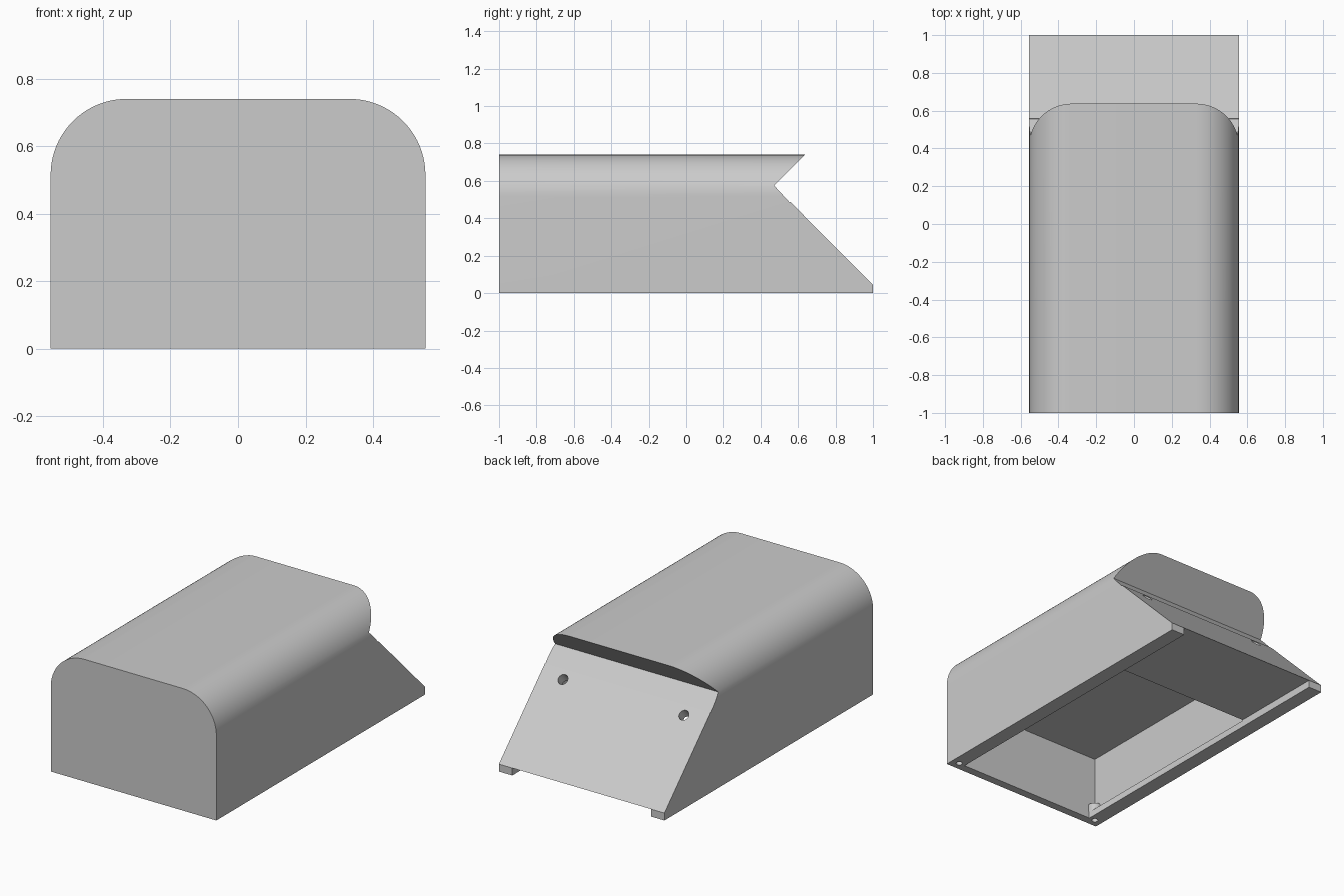
import bpy, bmesh, math
from mathutils import Matrix, Vector

if "Cube" in bpy.data.objects:
    bpy.data.objects.remove(bpy.data.objects["Cube"])

grey = bpy.data.materials.new("light_grey")
grey.use_nodes = True
grey.diffuse_color = (0.6, 0.6, 0.6, 1)
grey.node_tree.nodes["Principled BSDF"].inputs["Base Color"].default_value = (0.6, 0.6, 0.6, 1)

HALF, TOP, LIP, WALL = 0.555, 0.74, 0.045, 0.045


def finish(bm, name):
    bmesh.ops.recalc_face_normals(bm, faces=bm.faces)
    mesh = bpy.data.meshes.new(name)
    bm.to_mesh(mesh)
    bm.free()
    mesh.materials.append(grey)
    ob = bpy.data.objects.new(name, mesh)
    bpy.context.collection.objects.link(ob)
    return ob


def prism(name, points, axis, start, end):
    """Extrude a 2D outline (horizontal, z) along the x or y axis."""
    bm = bmesh.new()
    place = (lambda h, z: (start, h, z)) if axis == "x" else (lambda h, z: (h, start, z))
    face = bm.faces.new([bm.verts.new(place(h, z)) for h, z in points])
    move = Vector((end - start, 0, 0) if axis == "x" else (0, end - start, 0))
    grown = bmesh.ops.extrude_face_region(bm, geom=[face])["geom"]
    bmesh.ops.translate(bm, vec=move, verts=[g for g in grown if isinstance(g, bmesh.types.BMVert)])
    return finish(bm, name)


def rod(name, centre, radius, depth, tilt=0):
    bm = bmesh.new()
    matrix = Matrix.Translation(centre) @ Matrix.Rotation(tilt, 4, "X")
    bmesh.ops.create_cone(bm, cap_ends=True, segments=32, radius1=radius,
                          radius2=radius, depth=depth, matrix=matrix)
    return finish(bm, name)


def combine(ob, tool, operation):
    mod = ob.modifiers.new("combine", "BOOLEAN")
    mod.operation, mod.object, mod.solver = operation, tool, "EXACT"
    bpy.context.view_layer.update()
    graph = bpy.context.evaluated_depsgraph_get()
    mesh = bpy.data.meshes.new_from_object(ob.evaluated_get(graph))
    ob.modifiers.clear()
    ob.data = mesh
    bpy.data.objects.remove(tool)


# Case: side outline with the slanted rear panel and overhanging hood
side = [(-1, 0), (1, 0), (1, LIP), (0.558, 0.488), (0.555, 0.485),
        (0.472, 0.575), (0.637, TOP), (-1, TOP)]
case = prism("case", side, "x", -0.7, 0.7)

# Rounded top shoulders
radius = 0.225
arc = [(HALF - radius + radius * math.cos(a), TOP - radius + radius * math.sin(a))
       for a in (math.pi / 2 * i / 20 for i in range(21))]
front = [(HALF, -0.1)] + arc + [(-x, z) for x, z in reversed(arc)] + [(-HALF, -0.1)]
combine(case, prism("shoulders", front, "y", -1.2, 1.2), "INTERSECT")

# Underside opening, running out between the two rear feet
slot = [(-0.95, -0.1), (1.2, -0.1), (1.2, LIP), (-0.95, LIP)]
combine(case, prism("opening", slot, "x", -0.465, 0.465), "DIFFERENCE")

# Main hollow above the lip and the rear shelf
hollow = [(-0.955, 0.04), (0.41, 0.04), (0.41, 0.09), (0.86, 0.09), (0.55, 0.405), (-0.955, 0.405)]
combine(case, prism("hollow", hollow, "x", WALL - HALF, HALF - WALL), "DIFFERENCE")

for s in (-1, 1):
    # Front corner screw post and its hole
    post = (s * 0.505, -0.95, 0.046)
    combine(case, rod("post", post, 0.042, 0.09), "UNION")
    combine(case, rod("screw_hole", (post[0], post[1], 0.03), 0.018, 0.08), "DIFFERENCE")
    # Round hole in the slanted panel
    combine(case, rod("panel_hole", (s * 0.405, 0.6, 0.445), 0.03, 0.16, -math.pi / 4), "DIFFERENCE")

bpy.ops.object.select_all(action="DESELECT")
case.select_set(True)
bpy.context.view_layer.objects.active = case
bpy.ops.object.shade_smooth_by_angle(angle=math.radians(25))
